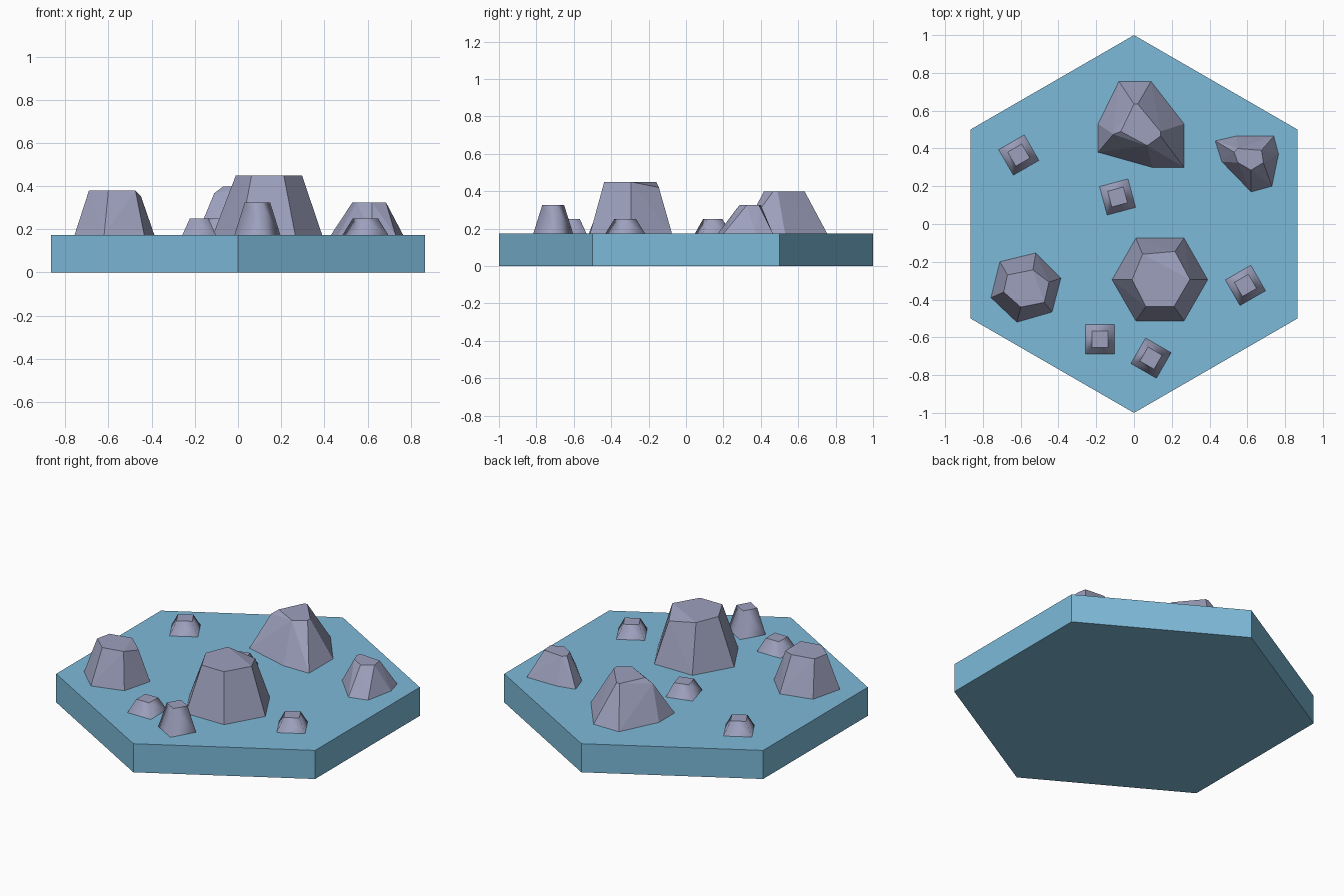
import bpy, bmesh
from math import radians, sqrt

cube = bpy.data.objects.get("Cube")
if cube:
    bpy.data.objects.remove(cube, do_unlink=True)

DECK = 0.173  # height of the slab


def material(name, rgb):
    m = bpy.data.materials.new(name)
    m.use_nodes = True
    m.diffuse_color = (*rgb, 1)
    m.node_tree.nodes["Principled BSDF"].inputs["Base Color"].default_value = (*rgb, 1)
    return m


water = material("water blue", (0.205, 0.491, 0.694))
stone = material("stone grey", (0.337, 0.352, 0.509))


def finish(name, bm, mat):
    bmesh.ops.recalc_face_normals(bm, faces=bm.faces)
    mesh = bpy.data.meshes.new(name)
    bm.to_mesh(mesh)
    bm.free()
    mesh.materials.append(mat)
    obj = bpy.data.objects.new(name, mesh)
    bpy.context.collection.objects.link(obj)
    return obj


def frustum(name, mat, sides, r_low, r_high, z_low, z_high, xy=(0, 0), turn=0, smooth=False):
    """Straight or tapered prism, with optionally smooth sides and flat caps."""
    bm = bmesh.new()
    bmesh.ops.create_cone(bm, cap_ends=True, segments=sides, radius1=r_low,
                          radius2=r_high, depth=z_high - z_low)
    bm.normal_update()
    for f in bm.faces:
        f.smooth = smooth and abs(f.normal.z) < 0.95
    obj = finish(name, bm, mat)
    obj.location = (*xy, (z_low + z_high) / 2)
    obj.rotation_euler.z = radians(turn)


def boulder(name, low, high, top):
    """Chipped rock: hull of a ground outline and a top outline.
    A third value on a top point lowers that corner."""
    bm = bmesh.new()
    for x, y in low:
        bm.verts.new((x, y, DECK))
    for x, y, *drop in high:
        bm.verts.new((x, y, top - sum(drop)))
    bmesh.ops.convex_hull(bm, input=bm.verts[:])
    bmesh.ops.dissolve_limit(bm, angle_limit=radians(1), verts=bm.verts[:], edges=bm.edges[:])
    finish(name, bm, stone)


# Hexagonal slab
frustum("hexagonal_base", water, 6, 1, 1, 0, DECK)

# Large boulders
boulder("front_boulder",
        [(.39, -.295), (.265, -.513), (.01, -.513), (-.116, -.295), (.01, -.075), (.265, -.075)],
        [(.296, -.293), (.212, -.437), (.063, -.437), (-.01, -.295), (.045, -.16),
         (.217, -.145, .03)], .45)
boulder("left_boulder",
        [(-.71, -.2), (-.52, -.153), (-.387, -.287), (-.434, -.466), (-.62, -.52), (-.757, -.39)],
        [(-.67, -.27), (-.535, -.243), (-.45, -.307, .025), (-.475, -.415), (-.6, -.44),
         (-.69, -.36)], .38)
boulder("back_boulder",
        [(-.08, .755), (.09, .755), (.265, .53), (.265, .3), (.095, .3), (-.19, .38), (-.19, .53)],
        [(0, .635), (.02, .635), (.14, .49), (.14, .465), (.07, .415),
         (-.11, .475, .03), (-.07, .49)], .397)
boulder("right_boulder",
        [(.43, .44), (.54, .465), (.74, .465), (.765, .37), (.73, .2), (.62, .17), (.465, .33)],
        [(.53, .38), (.55, .4), (.675, .39), (.685, .325), (.62, .285), (.55, .325)], .325)

# Small square stones: position, turn, top height
pebbles = [(-.18, -.61, 0, .25), (-.61, .365, 30, .25), (-.087, .143, 15, .25),
           (.09, -.71, -30, .325), (.59, -.325, 30, .25)]
for i, (x, y, turn, top) in enumerate(pebbles, 1):
    frustum(f"small_stone_{i}", stone, 4, .078 * sqrt(2), .043 * sqrt(2), DECK, top,
            (x, y), turn + 45, smooth=True)
